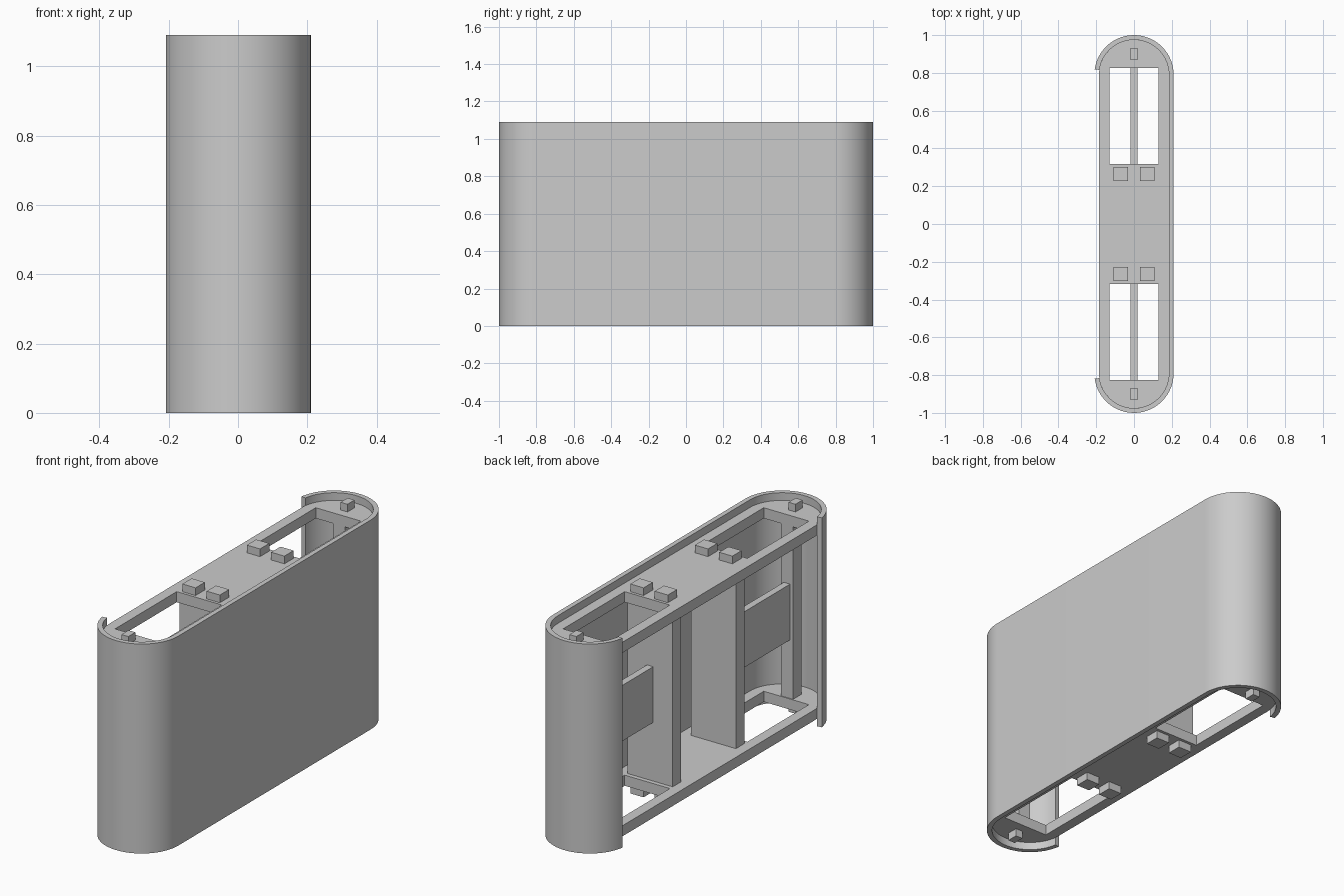
import bpy
from math import cos, sin, radians

if "Cube" in bpy.data.objects:
    bpy.data.objects.remove(bpy.data.objects["Cube"])

H = 1.09          # overall height
CY = 0.79         # centre of the rounded ends
R_OUT, R_IN = 0.21, 0.185


def arc(r, cy, a0, a1, n=32):
    return [(r * cos(radians(a0 + (a1 - a0) * i / n)),
             cy + r * sin(radians(a0 + (a1 - a0) * i / n))) for i in range(n + 1)]


def rect(x0, x1, y0, y1):
    return [(x0, y0), (x1, y0), (x1, y1), (x0, y1)]


def prism(name, loops, z0, z1):
    """Extrude a flat outline (extra loops become holes) from z0 to z1."""
    cu = bpy.data.curves.new(name, 'CURVE')
    cu.dimensions = '2D'
    cu.fill_mode = 'BOTH'
    cu.extrude = (z1 - z0) / 2
    for pts in loops:
        sp = cu.splines.new('POLY')
        sp.points.add(len(pts) - 1)
        for p, (x, y) in zip(sp.points, pts):
            p.co = (x, y, 0, 1)
        sp.use_cyclic_u = True
    ob = bpy.data.objects.new(name, cu)
    ob.location.z = (z0 + z1) / 2
    bpy.context.collection.objects.link(ob)
    bpy.ops.object.select_all(action='DESELECT')
    ob.select_set(True)
    bpy.context.view_layer.objects.active = ob
    bpy.ops.object.convert(target='MESH')
    bpy.ops.object.shade_smooth_by_angle(angle=radians(30))
    return bpy.context.object


def box(name, x0, x1, y0, y1, z0, z1):
    return prism(name, [rect(x0, x1, y0, y1)], z0, z1)


# Outer shell: closed on +x, wraps both ends, open on -x
def wrap(r):
    end = 172
    return arc(r, CY, end, 0) + arc(r, -CY, 0, -end)


prism("outer_shell", [wrap(R_OUT) + wrap(R_IN)[::-1]], 0, H)

# Recessed end plates with two windows each
outline = arc(R_IN, CY, 0, 180) + arc(R_IN, -CY, 180, 360)
windows = [rect(-0.13, 0.13, 0.318, 0.825), rect(-0.13, 0.13, -0.825, -0.318)]
T0, T1 = 0.04, 0.095
for name, z0, z1 in (("bottom_plate", T0, T1), ("top_plate", H - T1, H - T0)):
    prism(name, [outline] + windows, z0, z1)


def ybox(name, x0, x1, s, y0, y1, z0, z1):
    a, b = sorted((s * y0, s * y1))
    return box(name, x0, x1, a, b, z0, z1)


for s in (1, -1):
    # Inner divider walls, end posts and the middle rails joining them
    ybox("divider_wall", -0.13, 0.13, s, 0.225, 0.295, T1, H - T1)
    ybox("end_post", -0.035, 0.035, s, 0.83, 0.90, T1, H - T1)
    ybox("middle_rail", -0.018, 0.018, s, 0.295, 0.83, 0.40, 0.69)
    # Small pads on the outside of both plates
    for z0, z1 in ((0, T0), (H - T0, H)):
        ybox("end_pad", -0.02, 0.02, s, 0.872, 0.93, z0, z1)
        for x in (-0.07, 0.07):
            ybox("square_pad", x - 0.038, x + 0.038, s, 0.227, 0.303, z0, z1)
